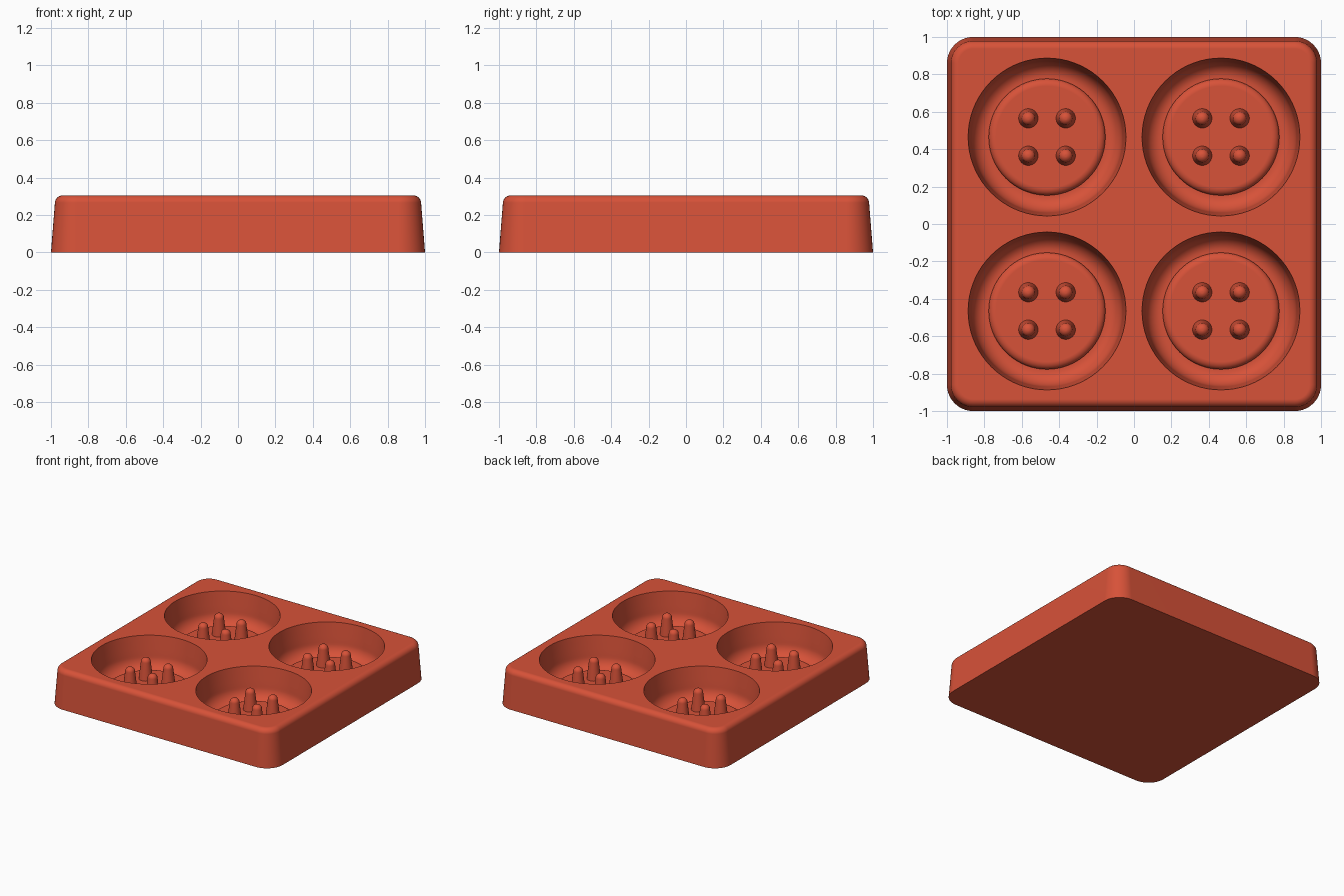
import bpy, bmesh
from math import sin, cos, pi, radians

cube = bpy.data.objects.get("Cube")
if cube:
    bpy.data.objects.remove(cube, do_unlink=True)

TOP = 0.305          # block height
CENTRE = 0.465       # cavity centre offset
FLOOR = 0.09         # raised disc inside each cavity
GROOVE = 0.05        # lowest ring around the disc

red = bpy.data.materials.new("terracotta_red")
red.use_nodes = True
red.diffuse_color = (0.68, 0.084, 0.04, 1)
red.node_tree.nodes["Principled BSDF"].inputs["Base Color"].default_value = red.diffuse_color


def arc(cx, cz, rx, rz, start, end, steps):
    """Elliptical arc of (radius, height) points, angles in degrees."""
    angles = [radians(start + (end - start) * i / steps) for i in range(steps + 1)]
    return [(cx + rx * cos(a), cz + rz * sin(a)) for a in angles]


def skin(bm, rings):
    """Bridge closed rings of points, capping both ends."""
    loops = [[bm.verts.new(p) for p in ring] for ring in rings]
    for a, b in zip(loops, loops[1:]):
        for i in range(len(a)):
            j = (i + 1) % len(a)
            bm.faces.new((a[i], a[j], b[j], b[i]))
    bm.faces.new(loops[0][::-1])
    bm.faces.new(loops[-1])


def lathe(bm, profile, x, y, sides):
    skin(bm, [[(x + r * cos(2 * pi * i / sides), y + r * sin(2 * pi * i / sides), z)
               for i in range(sides)] for r, z in profile])


def rounded_square(half, radius, z, steps=10):
    ring = []
    for k, (sx, sy) in enumerate([(1, 1), (-1, 1), (-1, -1), (1, -1)]):
        for i in range(steps + 1):
            a = pi / 2 * (k + i / steps)
            ring.append((sx * (half - radius) + radius * cos(a),
                         sy * (half - radius) + radius * sin(a), z))
    return ring


def make_object(name, bm):
    bmesh.ops.recalc_face_normals(bm, faces=bm.faces[:])
    mesh = bpy.data.meshes.new(name)
    bm.to_mesh(mesh)
    bm.free()
    mesh.materials.append(red)
    obj = bpy.data.objects.new(name, mesh)
    bpy.context.collection.objects.link(obj)
    return obj


def activate(obj):
    bpy.ops.object.select_all(action='DESELECT')
    obj.select_set(True)
    bpy.context.view_layer.objects.active = obj


centres = [(x, y) for x in (-CENTRE, CENTRE) for y in (-CENTRE, CENTRE)]

# Drafted block with a rounded top edge
bm = bmesh.new()
edge = arc(0.937, TOP - 0.042, 0.042, 0.042, 4, 90, 8)
skin(bm, [rounded_square(half, half - 0.86, z) for half, z in [(1.0, 0)] + edge])
block = make_object("mould_block", bm)

# Cavity shape: drafted wall, rounded bottom, raised disc with soft edge
wall = [(0.427, TOP + 0.05), (0.422, TOP), (0.41, 0.2)]
bowl = arc(0.32, 0.15, 0.085, 0.15 - GROOVE, 0, -90, 10)
disc = arc(0.272, FLOOR - 0.034, 0.04, 0.034, 0, 90, 8)
bm = bmesh.new()
for x, y in centres:
    lathe(bm, wall + bowl + [(0.312, GROOVE)] + disc, x, y, 72)
cutter = make_object("cavity_cutter", bm)
cutter.hide_render = True

activate(block)
cut = block.modifiers.new("Cavities", 'BOOLEAN')
cut.operation = 'DIFFERENCE'
cut.solver = 'EXACT'
cut.object = cutter
bpy.ops.object.modifier_apply(modifier=cut.name)
bpy.data.objects.remove(cutter, do_unlink=True)

# Four tapered, round-topped pegs in every cavity
peg = [(0.053, FLOOR - 0.01), (0.05, FLOOR + 0.02)] + arc(0, 0.225, 0.036, 0.034, 0, 82, 7)
bm = bmesh.new()
for x, y in centres:
    for dx in (-0.1, 0.1):
        for dy in (-0.1, 0.1):
            lathe(bm, peg, x + dx, y + dy, 24)
pegs = make_object("cavity_pegs", bm)

for obj in (block, pegs):
    activate(obj)
    bpy.ops.object.shade_smooth_by_angle(angle=radians(35))
    weighted = obj.modifiers.new("Flat Top Shading", 'WEIGHTED_NORMAL')
    weighted.keep_sharp = True
